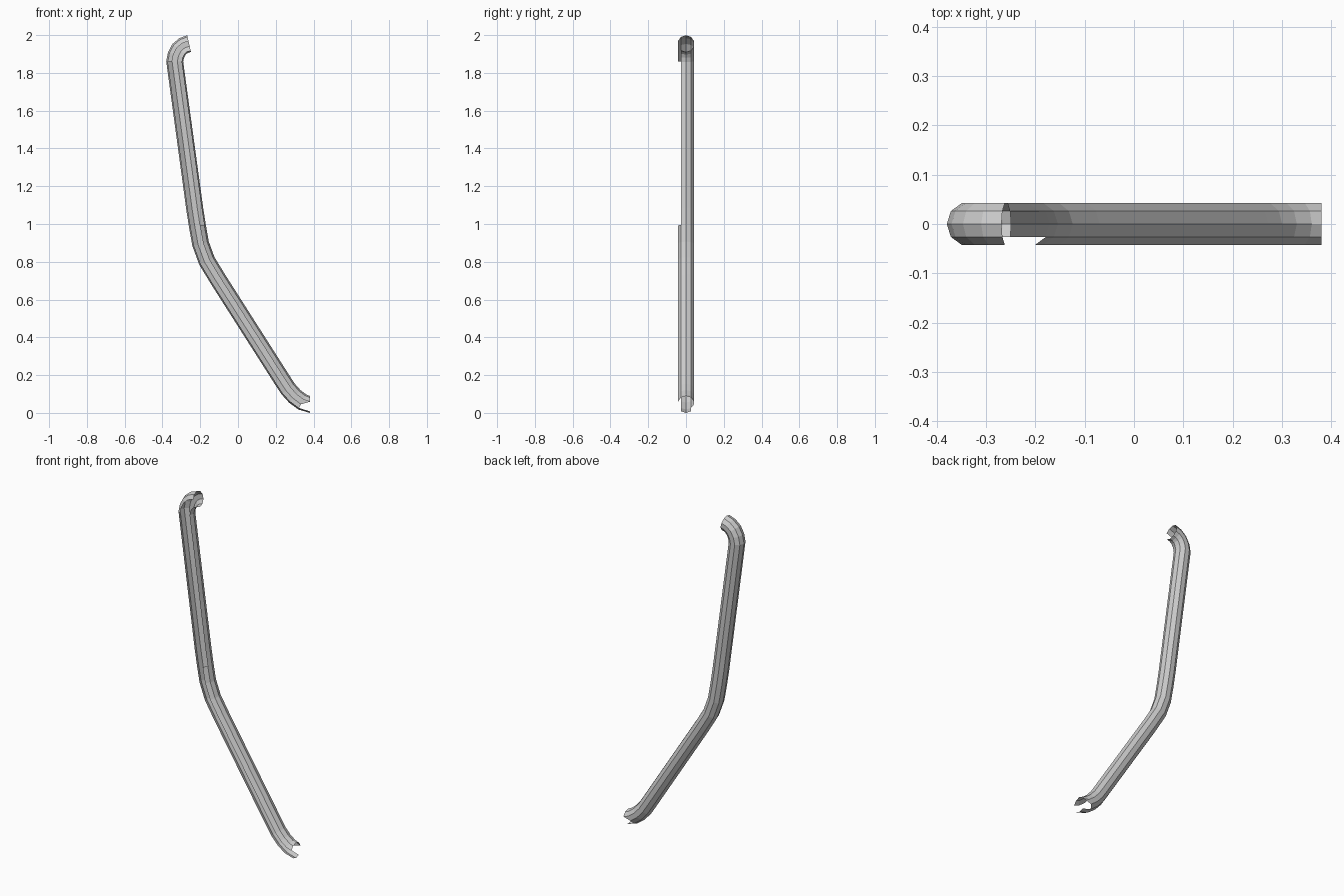
import bpy, bmesh, math
from mathutils import Vector

if "Cube" in bpy.data.objects:
    bpy.data.objects.remove(bpy.data.objects["Cube"])

R, SIDES = 0.045, 10

# Centreline in the XZ plane, from the lower end to the upper end
path = [(0.38, 0.045), (0.34, 0.058), (0.30, 0.088), (0.265, 0.127), (0.235, 0.173),
        (-0.108, 0.711), (-0.165, 0.805), (-0.198, 0.895), (-0.215, 0.99), (-0.229, 1.08),
        (-0.335, 1.86), (-0.328, 1.895), (-0.312, 1.925), (-0.288, 1.945), (-0.259, 1.955)]
pts = [Vector(p) for p in path]
n = len(pts)
RIGHT_FLAP_END, LEFT_FLAP_START = 8, 10


def tangent(i):
    if i == 0:
        return Vector((-1, 0))
    if i == n - 1:
        return Vector((0.975, 0.22)).normalized()
    return ((pts[i] - pts[i - 1]).normalized() + (pts[i + 1] - pts[i]).normalized()).normalized()


bm = bmesh.new()

# Ten-sided rings; angles run from -162 to 162 degrees around the back
rings = []
for i, p in enumerate(pts):
    t = tangent(i)
    side = Vector((t.y, -t.x))
    ring = []
    for k in range(SIDES):
        a = math.radians(-162 + 36 * k)
        q = p + side * (R * math.sin(a))
        ring.append(bm.verts.new((q.x, -0.0 + R * math.cos(a), q.y)))
    rings.append(ring)

# Open-fronted shell, with an extra strip on the lower right and on the upper bend
for i in range(n - 1):
    a, b = rings[i], rings[i + 1]
    strips = list(range(1, 8))
    if i < RIGHT_FLAP_END:
        strips.append(8)
    if i >= LEFT_FLAP_START:
        strips.append(0)
    for k in strips:
        if i == 0 and k == 3:        # broken notch at the lower end
            continue
        if i == 0 and k == 4:
            bm.faces.new((a[k + 1], b[k + 1], b[k]))
            continue
        bm.faces.new((a[k], a[k + 1], b[k + 1], b[k]))

bmesh.ops.delete(bm, geom=[v for v in bm.verts if not v.link_faces], context='VERTS')
bmesh.ops.recalc_face_normals(bm, faces=bm.faces)
# Point the normals to the outside (back faces look towards +y)
if sum(f.normal.y * f.calc_area() for f in bm.faces) < 0:
    bmesh.ops.reverse_faces(bm, faces=bm.faces)

mesh = bpy.data.meshes.new("bent_open_pipe")
bm.to_mesh(mesh)
bm.free()
obj = bpy.data.objects.new("bent_open_pipe", mesh)
bpy.context.collection.objects.link(obj)
